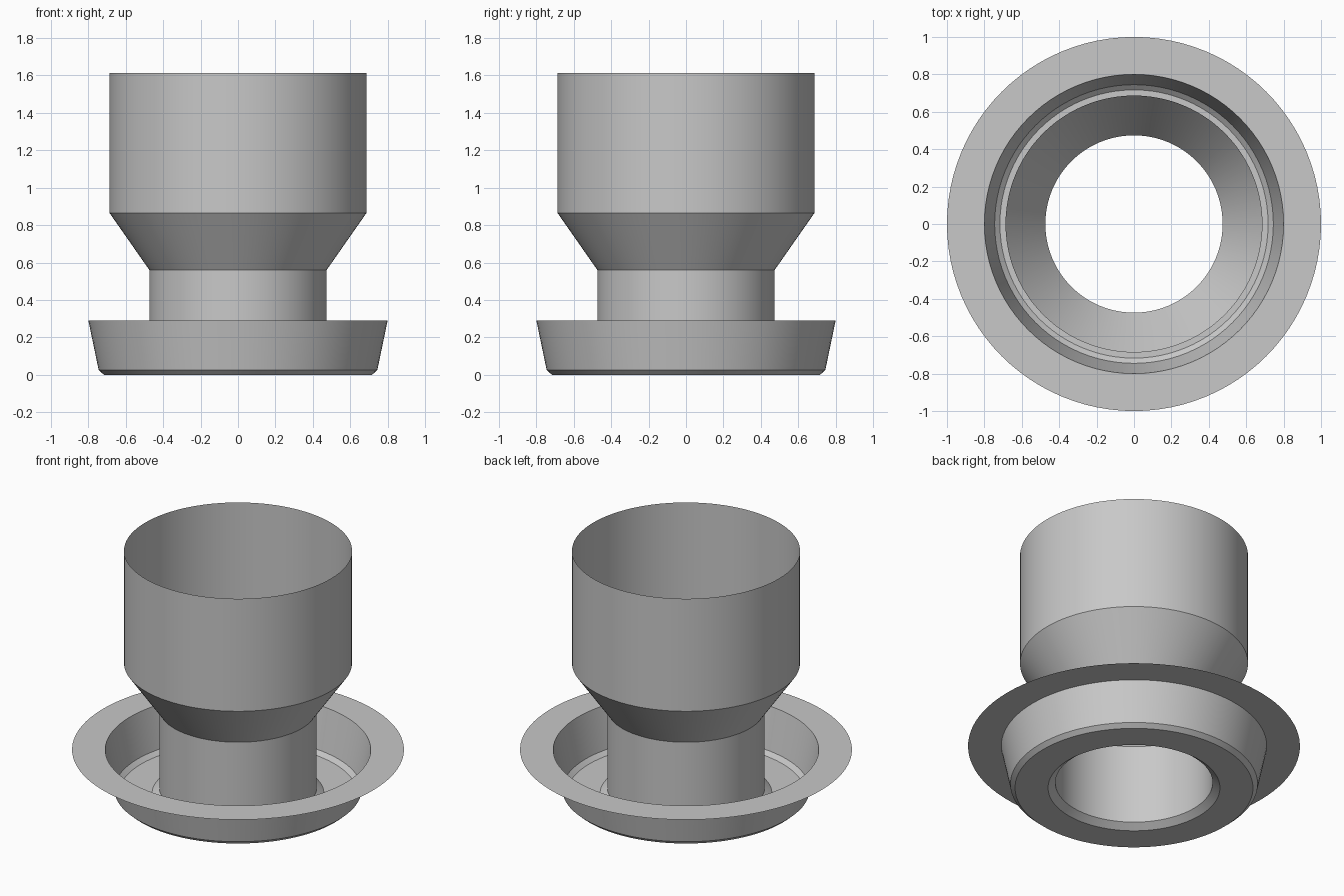
import bpy
import bmesh
import math

SIDES = 96

cube = bpy.data.objects.get("Cube")
if cube:
    bpy.data.objects.remove(cube, do_unlink=True)

# Plain grey finish
grey = bpy.data.materials.new("plain_grey")
grey.use_nodes = True
colour = (0.58, 0.58, 0.58, 1.0)
grey.diffuse_color = colour
grey.node_tree.nodes["Principled BSDF"].inputs["Base Color"].default_value = colour


def lathe(name, profile):
    """Turn an open (radius, height) profile about z into a thin sheet."""
    bm = bmesh.new()
    rings = []
    for radius, height in profile:
        angles = [2 * math.pi * i / SIDES for i in range(SIDES)]
        rings.append([bm.verts.new((radius * math.cos(a), radius * math.sin(a), height))
                      for a in angles])
    for low, high in zip(rings, rings[1:]):
        for i in range(SIDES):
            j = (i + 1) % SIDES
            bm.faces.new((low[i], low[j], high[j], high[i]))
    mesh = bpy.data.meshes.new(name)
    bm.to_mesh(mesh)
    bm.free()
    mesh.materials.append(grey)
    obj = bpy.data.objects.new(name, mesh)
    bpy.context.collection.objects.link(obj)
    bpy.ops.object.select_all(action="DESELECT")
    obj.select_set(True)
    bpy.context.view_layer.objects.active = obj
    bpy.ops.object.shade_smooth_by_angle(angle=math.radians(25))
    return obj


# Flat outer rim, tapered wall, chamfer and floor of the dish
lathe("flanged_dish", [(1.0, 0.29), (0.80, 0.29), (0.745, 0.025),
                       (0.717, 0.0), (0.518, 0.0)])

# Chamfered foot, narrow neck, flared cone and open cup
lathe("funnel_cup", [(0.518, 0.0), (0.474, 0.035), (0.474, 0.56),
                     (0.687, 0.865), (0.687, 1.613)])
